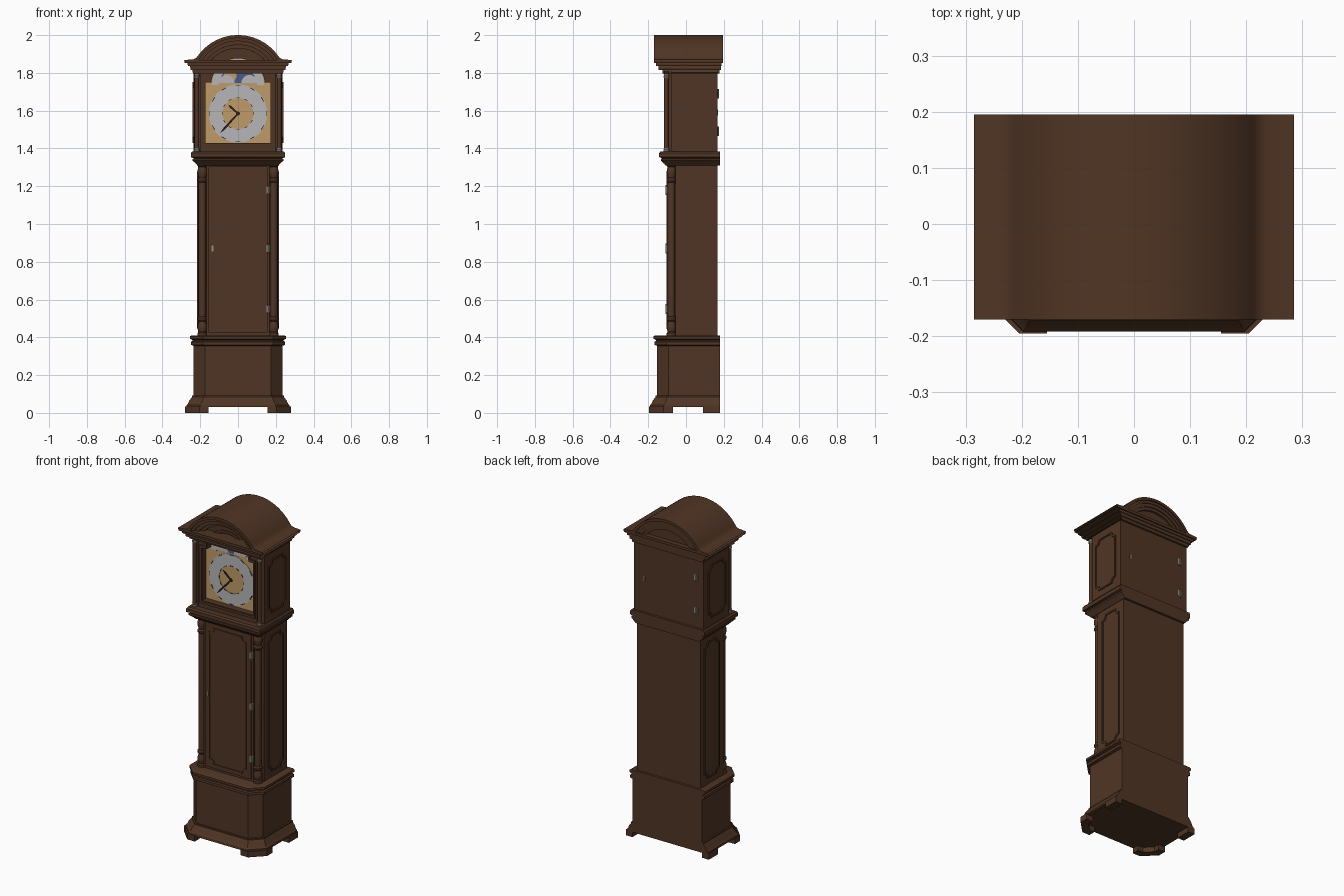
import bpy, bmesh
from math import sin, cos, pi, radians, asin, sqrt

if "Cube" in bpy.data.objects:
    bpy.data.objects.remove(bpy.data.objects["Cube"])


def material(name, rgb):
    m = bpy.data.materials.new(name)
    m.use_nodes = True
    m.diffuse_color = (*rgb, 1)
    m.node_tree.nodes["Principled BSDF"].inputs["Base Color"].default_value = (*rgb, 1)
    return m


WOOD = material("walnut brown", (0.08, 0.036, 0.018))
GOLD = material("dial gold", (0.52, 0.33, 0.14))
SILVER = material("silver grey", (0.47, 0.47, 0.48))
BLUE = material("night blue", (0.07, 0.1, 0.25))
DARK = material("dark hands", (0.03, 0.015, 0.01))
METAL = material("hinge metal", (0.3, 0.27, 0.22))


def finish(name, bm, mat):
    bmesh.ops.recalc_face_normals(bm, faces=bm.faces)
    mesh = bpy.data.meshes.new(name)
    bm.to_mesh(mesh)
    bm.free()
    mesh.materials.append(mat)
    ob = bpy.data.objects.new(name, mesh)
    bpy.context.collection.objects.link(ob)
    bpy.ops.object.select_all(action="DESELECT")
    ob.select_set(True)
    bpy.context.view_layer.objects.active = ob
    bpy.ops.object.shade_smooth_by_angle(angle=radians(30))
    return ob


def place(axis, u, v, d):
    return {"x": (d, u, v), "y": (u, d, v), "z": (u, v, d)}[axis]


def prism(name, loop, d0, d1, mat=WOOD, axis="y", hole=None):
    """Extrude an outline along an axis, optionally with a matching hole loop."""
    bm = bmesh.new()
    n = len(loop)
    rings = [[bm.verts.new(place(axis, u, v, d)) for u, v in lp]
             for lp in (loop, hole or []) for d in (d0, d1)]
    a, b, c, e = rings
    pairs = [(a, b)] + ([(c, e), (a, c), (b, e)] if hole else [])
    for p, q in pairs:
        for i in range(n):
            j = (i + 1) % n
            bm.faces.new((p[i], p[j], q[j], q[i]))
    if not hole:
        bm.faces.new(a)
        bm.faces.new(b)
    return finish(name, bm, mat)


def loft(name, sections, mat=WOOD):
    """Skin a stack of (z, outline) sections."""
    bm = bmesh.new()
    rings = [[bm.verts.new((x, y, z)) for x, y in lp] for z, lp in sections]
    n = len(rings[0])
    for p, q in zip(rings, rings[1:]):
        for i in range(n):
            bm.faces.new((p[i], p[(i + 1) % n], q[(i + 1) % n], q[i]))
    bm.faces.new(rings[0])
    bm.faces.new(rings[-1])
    return finish(name, bm, mat)


def lathe(name, x, y, profile, mat=WOOD, n=20):
    circle = [(cos(2 * pi * i / n), sin(2 * pi * i / n)) for i in range(n)]
    return loft(name, [(z, [(x + r * c, y + r * s) for c, s in circle]) for r, z in profile], mat)


def rect(u0, u1, v0, v1):
    return [(u0, v0), (u1, v0), (u1, v1), (u0, v1)]


def box(name, x0, x1, y0, y1, z0, z1, mat=WOOD):
    return prism(name, rect(x0, x1, z0, z1), y0, y1, mat)


def arc(r, zc, a0, a1, n=32):
    return [(r * cos(a0 + (a1 - a0) * i / n), zc + r * sin(a0 + (a1 - a0) * i / n))
            for i in range(n + 1)]


def notched(u0, u1, v0, v1, n):
    """Rectangle with scooped corners."""
    out = []
    for u, v, a in ((u0, v0, 90), (u1, v0, 180), (u1, v1, 270), (u0, v1, 0)):
        out += [(u + n * cos(radians(a - k)), v + n * sin(radians(a - k)))
                for k in (0, 22, 45, 68, 90)]
    return out


def moulding(name, axis, u0, u1, v0, v1, d0, d1):
    t = 0.008
    prism(name, notched(u0, u1, v0, v1, 0.03), d0, d1, axis=axis,
          hole=notched(u0 + t, u1 - t, v0 + t, v1 - t, 0.03))


# --- Base: chamfered case, bracket feet and mouldings
BACK = 0.18


def plan(hx, back=BACK):
    yf, c = -0.153 - (hx - 0.235), 0.06 + (hx - 0.235) * 0.4
    return [(-hx, back), (-hx, yf + c), (-hx + c, yf), (hx - c, yf), (hx, yf + c), (hx, back)]


loft("base_case", [(z, plan(h)) for z, h in (
    (0.03, 0.274), (0.042, 0.272), (0.05, 0.264), (0.065, 0.258), (0.085, 0.243),
    (0.092, 0.243), (0.093, 0.235), (0.355, 0.235), (0.36, 0.25), (0.376, 0.25),
    (0.38, 0.242), (0.387, 0.242), (0.392, 0.254), (0.405, 0.254), (0.41, 0.246))])
for s, side in ((1, "left"), (-1, "right")):
    front = [(0.155, -0.195), (0.205, -0.195), (0.28, -0.12), (0.28, -0.07),
             (0.235, -0.07), (0.235, -0.105), (0.19, -0.15), (0.155, -0.15)]
    prism(side + "_front_foot", [(s * x, y) for x, y in front], 0, 0.035, axis="z")
    box(side + "_back_foot", s * 0.235, s * 0.28, 0.09, BACK, 0, 0.035)

# --- Waist: trunk, door, corner columns and framed panels
box("trunk", -0.213, 0.213, -0.055, 0.166, 0.4, 1.33)
box("trunk_front", -0.166, 0.166, -0.09, -0.05, 0.4, 1.33)
box("trunk_door", -0.155, 0.155, -0.098, -0.085, 0.425, 1.305)
moulding("door_panel_frame", "y", -0.127, 0.127, 0.445, 1.28, -0.104, -0.095)
for z in (0.55, 0.87, 1.18):
    box("door_hinge", 0.15, 0.172, -0.103, -0.09, z - 0.018, z + 0.018, METAL)
    lathe("door_hinge_pin", 0.162, -0.104, ((0.004, z - 0.027), (0.004, z + 0.027)), METAL, 10)
box("door_lock_plate", -0.139, -0.131, -0.101, -0.095, 0.855, 0.885, METAL)

turning = ((0.026, 0), (0.026, 0.012), (0.019, 0.018), (0.024, 0.03), (0.025, 0.05),
           (0.018, 0.075), (0.025, 0.083), (0.025, 0.092), (0.019, 0.1), (0.02, 0.11))
for s, side in ((1, "left"), (-1, "right")):
    profile = [(r, 0.41 + z) for r, z in turning] + [(r, 1.32 - z) for r, z in turning[::-1]]
    lathe(side + "_trunk_column", s * 0.189, -0.077, profile)
    moulding(side + "_trunk_panel", "x", -0.015, 0.13, 0.447, 1.277, s * 0.21, s * 0.218)
    moulding(side + "_hood_panel", "x", -0.045, 0.125, 1.43, 1.753, s * 0.232, s * 0.241)


# --- Square moulding between waist and hood
def square(hx):
    yf = -0.107 - (hx - 0.215)
    return [(-hx, BACK), (-hx, yf), (hx, yf), (hx, BACK)]


loft("waist_cornice", [(z, square(h)) for z, h in (
    (1.31, 0.215), (1.318, 0.222), (1.335, 0.24), (1.345, 0.24), (1.348, 0.234),
    (1.354, 0.25), (1.375, 0.25), (1.385, 0.243))])


# --- Hood: arched case, front surround and door frame
def arched(w, z0, shoulder, r, zc):
    a = asin((shoulder - zc) / r)
    return [(w, z0), (w, shoulder)] + arc(r, zc, a, pi - a) + [(-w, shoulder), (-w, z0)]


opening = arched(0.172, 1.428, 1.748, 0.142, 1.735)
prism("hood_case", arched(0.235, 1.38, 1.805, 0.2, 1.74), -0.04, 0.166)
prism("hood_surround", arched(0.234, 1.38, 1.805, 0.2, 1.74), -0.078, -0.04, hole=opening)
prism("hood_door", arched(0.198, 1.385, 1.8, 0.19, 1.74), -0.098, -0.078, hole=opening)
prism("hood_door_bead", arched(0.185, 1.412, 1.765, 0.158, 1.738), -0.105, -0.095,
      hole=arched(0.174, 1.426, 1.75, 0.145, 1.736))


# --- Arched roof and stepped cornice following the same curve
def roof_curve(d, tip):
    r, wing = 0.26 - d, 1.868 - d
    a = asin((wing + 0.02 - 1.74) / r)
    top = arc(r, 1.74, a, pi - a, 40)
    x, z = top[0]
    flare = [(tip, wing), (x + 0.022, wing + 0.004), (x + 0.009, wing + 0.01)]
    return flare + top + [(-u, v) for u, v in flare[::-1]]


for name, d0, d1, tip, yf, yb in (
        ("roof", 0, 0.016, 0.285, -0.17, 0.195),
        ("cornice_upper", 0.014, 0.032, 0.268, -0.158, 0.188),
        ("cornice_middle", 0.03, 0.052, 0.254, -0.146, 0.184),
        ("cornice_lower", 0.05, 0.07, 0.242, -0.125, 0.178)):
    prism(name, roof_curve(d0, tip), yf, yb, hole=roof_curve(d1, tip - 0.003))

# --- Hood columns with metal caps
for s, side in ((1, "left"), (-1, "right")):
    x, y = s * 0.218, -0.104
    lathe(side + "_hood_column", x, y, ((0.012, 1.38), (0.012, 1.81)))
    for z in (1.385, 1.775):
        lathe(side + "_column_cap", x, y, ((0.015, z), (0.016, z + 0.006), (0.013, z + 0.01),
                                           (0.013, z + 0.014), (0.015, z + 0.018)), METAL)


# --- Dial
def band(name, mat, r0, r1, a0, a1, cx, zc, layer, n=32):
    y = -0.06 - 0.002 * layer
    outer, inner = ([(u + cx, v) for u, v in arc(r, zc, radians(a0), radians(a1), n)]
                    for r in (r1, r0))
    if r0:
        prism(name, outer + inner[::-1], y, y + 0.002, mat)
    else:
        prism(name, outer, y, y + 0.002, mat)


DZ = 1.585
prism("dial_plate", opening, -0.06, -0.039, GOLD)
for half in (0, 180):
    band("chapter_ring", SILVER, 0.082, 0.154, half, half + 180, 0, DZ, 1)
for i in range(12):
    band("hour_mark", DARK, 0.148, 0.152, i * 30 - 5, i * 30 + 5, 0, DZ, 2, 4)
    band("inner_mark", DARK, 0.082, 0.085, i * 30 - 6, i * 30 + 6, 0, DZ, 2, 4)
band("moon_arch", SILVER, 0.1, 0.138, 0, 180, 0, 1.735, 1)
band("night_sky", BLUE, 0, 0.1, 6, 174, 0, 1.735, 1)
band("moon", GOLD, 0, 0.034, 0, 355, -0.042, 1.785, 2)
for x in (-0.06, 0.06):
    band("moon_hump", SILVER, 0, 0.042, 0, 180, x, 1.747, 3)


# --- Hands
def hand(name, dx, dz, w):
    k = w / sqrt(dx * dx + dz * dz)
    px, pz = -dz * k, dx * k
    prism(name, [(px, DZ + pz), (dx * 0.75 + px * 1.4, DZ + dz * 0.75 + pz * 1.4), (dx, DZ + dz),
                 (dx * 0.75 - px * 1.4, DZ + dz * 0.75 - pz * 1.4), (-px, DZ - pz)],
          -0.07, -0.067, DARK)


hand("hour_hand", -0.052, 0.047, 0.004)
hand("minute_hand", -0.095, -0.105, 0.004)
band("hand_hub", DARK, 0, 0.01, 0, 350, 0, DZ, 5)

# --- Rear access hardware on the hood
for z in (1.49, 1.69):
    box("rear_hinge", -0.197, -0.173, 0.16, 0.17, z - 0.018, z + 0.018, METAL)
    lathe("rear_hinge_pin", -0.185, 0.171, ((0.004, z - 0.025), (0.004, z + 0.025)), METAL, 10)
box("rear_lock_plate", 0.159, 0.167, 0.16, 0.17, 1.575, 1.605, METAL)
